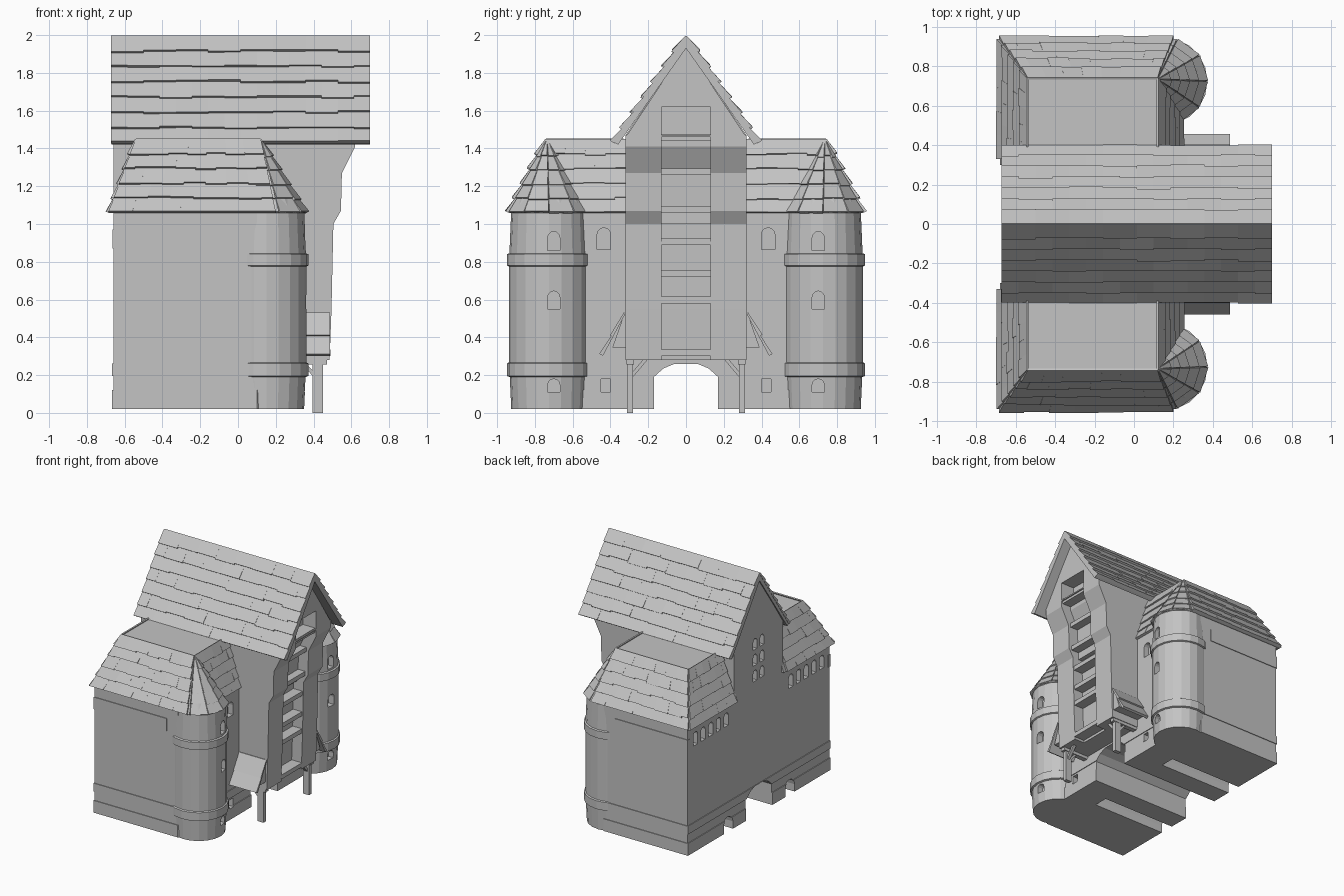
import bpy, bmesh, math, random
from mathutils import Vector

random.seed(4)
if "Cube" in bpy.data.objects:
    bpy.data.objects.remove(bpy.data.objects["Cube"])

stone = bpy.data.materials.new("plain_grey")
stone.use_nodes = True
stone.diffuse_color = (0.55, 0.55, 0.55, 1)
stone.node_tree.nodes["Principled BSDF"].inputs["Base Color"].default_value = (0.55, 0.55, 0.55, 1)


def finish(name, bm):
    bmesh.ops.recalc_face_normals(bm, faces=bm.faces)
    mesh = bpy.data.meshes.new(name)
    bm.to_mesh(mesh)
    bm.free()
    mesh.materials.append(stone)
    obj = bpy.data.objects.new(name, mesh)
    bpy.context.collection.objects.link(obj)
    return obj


def add_prism(bm, pts, axis, a, b):
    """Extrude a 2D outline along one axis from a to b."""
    place = {"x": lambda p, t: (t, p[0], p[1]),
             "y": lambda p, t: (p[0], t, p[1]),
             "z": lambda p, t: (p[0], p[1], t)}[axis]
    ends = [[bm.verts.new(place(p, t)) for p in pts] for t in (a, b)]
    for ring in ends:
        bm.faces.new(ring)
    for i in range(len(pts)):
        j = (i + 1) % len(pts)
        bm.faces.new((ends[0][i], ends[0][j], ends[1][j], ends[1][i]))


def prism(name, pts, axis, a, b):
    bm = bmesh.new()
    add_prism(bm, pts, axis, a, b)
    return finish(name, bm)


def rect(u0, u1, v0, v1):
    return [(u0, v0), (u1, v0), (u1, v1), (u0, v1)]


def box(name, x0, x1, y0, y1, z0, z1):
    return prism(name, rect(x0, x1, y0, y1), "z", z0, z1)


def arch(y, half, z0, z1):
    """Arched opening outline with a faceted head."""
    spring = max(z0, z1 - half)
    head = [(y + half * math.cos(k * math.pi / 6), spring + (z1 - spring) * math.sin(k * math.pi / 6))
            for k in range(7)]
    return [(y - half, z0), (y + half, z0)] + head


def hull(name, pts):
    bm = bmesh.new()
    for p in pts:
        bm.verts.new(p)
    bmesh.ops.convex_hull(bm, input=bm.verts)
    return finish(name, bm)


def add_shingles(bm, bl, br, tl, tr, rows, cols, lift=0.02):
    """Lay overlapping tiles in staggered rows over a four-cornered slope."""
    bl, br, tl, tr = map(Vector, (bl, br, tl, tr))
    n = (br - bl).cross(tl - bl).normalized()
    if n.z < 0:
        n.negate()

    def at(u, v):
        return bl.lerp(br, u).lerp(tl.lerp(tr, u), v)

    for r in range(rows):
        shift = 0.5 * (r % 2) if cols > 1 else 0
        cuts = [0.0] + [(c + shift) / cols for c in range(cols + 1) if 0 < c + shift < cols] + [1.0]
        for u0, u1 in zip(cuts, cuts[1:]):
            v0 = max(0, (r - random.uniform(0, 0.15)) / rows)
            v1 = (r + 1) / rows
            up = lift * random.uniform(0.8, 1.1)
            corners = [(u0, v0, up), (u1, v0, up), (u1, v1, 0.004), (u0, v1, 0.004)]
            top = [bm.verts.new(at(u, v) + n * h) for u, v, h in corners]
            low = [bm.verts.new(at(u, v) - n * 0.006) for u, v, h in corners]
            bm.faces.new(top)
            bm.faces.new(low[::-1])
            for i in range(4):
                j = (i + 1) % 4
                bm.faces.new((top[i], low[i], low[j], top[j]))


# Opening cutters: passage, side arches, windows
bm = bmesh.new()
add_prism(bm, [(-0.17, -0.1), (0.17, -0.1), (0.17, 0.19), (0.12, 0.235), (0.06, 0.26),
               (-0.06, 0.26), (-0.12, 0.235), (-0.17, 0.19)], "x", -1, 1)
add_prism(bm, rect(-0.13, 0.13, 1.47, 1.62), "x", 0.5, 1)
for s in (-1, 1):
    add_prism(bm, arch(s * 0.4, 0.06, -0.1, 0.14), "x", -1, 0.0)
    add_prism(bm, arch(s * 0.435, 0.036, 0.865, 0.98), "x", 0.19, 0.5)
    add_prism(bm, rect(s * 0.425 - 0.025, s * 0.425 + 0.025, 0.11, 0.18), "x", 0.19, 0.5)
    for z0, z1 in ((0.11, 0.18), (0.55, 0.645), (0.86, 0.96)):
        add_prism(bm, arch(s * 0.70, 0.032, z0, z1), "x", 0.31, 0.5)
    for k in range(5):
        add_prism(bm, arch(s * (0.42 + 0.1 * k), 0.028, 0.89, 1.0), "x", -1, -0.61)
    for z in (1.12, 1.25, 1.38):
        add_prism(bm, arch(s * 0.045, 0.024, z, z + 0.09), "x", -1, -0.61)
cutter = finish("opening_cutter", bm)
cutter.hide_render = True


def cut(obj):
    mod = obj.modifiers.new("openings", "BOOLEAN")
    mod.object = cutter
    mod.solver = "EXACT"
    bpy.context.view_layer.objects.active = obj
    bpy.ops.object.modifier_apply(modifier=mod.name)


# Gatehouse body and plinth
def plan(g):
    return [(-0.66 - g, -0.92 - g), (0.1, -0.92 - g), (0.235 + g, -0.8), (0.235 + g, 0.8),
            (0.1, 0.92 + g), (-0.66 - g, 0.92 + g)]


cut(prism("gatehouse_body", plan(0), "z", 0.02, 1.07))
cut(prism("plinth", plan(0.006), "z", 0.02, 0.12))
cut(prism("wall_band", plan(0.006), "z", 0.195, 0.262))

# Middle hall carrying the gable
gable = [(-0.32, 1.0), (0.32, 1.0), (0.32, 1.47), (0, 1.94), (-0.32, 1.47)]
cut(prism("hall_wall", gable, "x", -0.66, 0.45))
cut(prism("front_gable", [(-0.32, 1.46), (0.32, 1.46), (0, 1.94)], "x", 0.44, 0.62))

# Main roof deck and tiles
prism("main_roof_deck", [(0, 1.99), (0.385, 1.435), (0.36, 1.42), (0, 1.93),
                         (-0.36, 1.42), (-0.385, 1.435)], "x", -0.67, 0.70)
bm = bmesh.new()
for s in (-1, 1):
    add_shingles(bm, (-0.672, s * 0.385, 1.43), (0.70, s * 0.385, 1.43),
                 (-0.672, 0, 1.995), (0.70, 0, 1.995), 7, 8)
finish("main_roof_tiles", bm)

# Crane front: jettied side panels and recessed hoist shaft
profile = [(0.2, 0.28), (0.485, 0.28), (0.495, 0.55), (0.505, 1.0), (0.545, 1.07),
           (0.55, 1.27), (0.62, 1.41), (0.62, 1.47), (0.2, 1.47)]
for s, side in ((-1, "right"), (1, "left")):
    prism("crane_panel_" + side, profile, "y", s * 0.13, s * 0.32)
back = [(x - 0.09 if x > 0.3 else x, z) for x, z in profile]
prism("hoist_shaft", back, "y", -0.131, 0.131)
for i, (z, x) in enumerate(((0.30, 0.49), (0.58, 0.49), (0.72, 0.49), (0.89, 0.495),
                            (1.06, 0.52), (1.26, 0.53), (1.44, 0.61))):
    box("hoist_crossbar_%d" % (i + 1), x - 0.13, x, -0.132, 0.132, z, z + 0.035)

for s, side in ((-1, "right"), (1, "left")):
    # Skirt boards flaring from the crane foot
    hull("crane_foot_" + side, [(x, s * y, z) for x in (0.23, 0.475)
                                for y, z in ((0.3, 0.53), (0.325, 0.53), (0.39, 0.345), (0.3, 0.345))])
    bm = bmesh.new()
    add_shingles(bm, (0.24, s * 0.445, 0.305), (0.488, s * 0.445, 0.305),
                 (0.24, s * 0.325, 0.53), (0.488, s * 0.325, 0.53), 2, 1, 0.015)
    finish("skirt_boards_" + side, bm)

    # Timber posts with knee braces
    box("crane_post_" + side, 0.395, 0.45, s * 0.28, s * 0.312, 0, 0.3)
    box("crane_beam_" + side, 0.235, 0.47, s * 0.275, s * 0.315, 0.255, 0.29)
    prism("cross_brace_" + side, [(s * 0.285, 0.185), (s * 0.285, 0.215), (s * 0.225, 0.285),
                                  (s * 0.2, 0.285)], "x", 0.41, 0.435)
    prism("long_brace_" + side, [(0.4, 0.19), (0.4, 0.22), (0.35, 0.27), (0.33, 0.27)],
          "y", s * 0.283, s * 0.307)

    # Raised wall strip under the eaves on the outer wall
    prism("eaves_strip_" + side, rect(-0.664, 0.0, 0.87, 0.97), "y", s * 0.9, s * 0.926)

    # Round corner tower with string bands
    rings = [(0.2, 0.02), (0.208, 0.19), (0.222, 0.195), (0.222, 0.262), (0.212, 0.268), (0.212, 0.775),
             (0.223, 0.78), (0.223, 0.84), (0.21, 0.845), (0.2, 1.08)]
    cx, cy, count = 0.15, s * 0.725, 20

    def ring_point(r, k, z):
        a = 2 * math.pi * k / count
        return (cx + r * math.cos(a), cy + r * math.sin(a), z)

    bm = bmesh.new()
    loops = [[bm.verts.new(ring_point(r, k, z)) for k in range(count)] for r, z in rings]
    for low, high in zip(loops, loops[1:]):
        for k in range(count):
            j = (k + 1) % count
            bm.faces.new((low[k], low[j], high[j], high[k]))
    bm.faces.new(loops[0])
    bm.faces.new(loops[-1])
    cut(finish("corner_tower_" + side, bm))

    # Tower cone roof
    tip = (0.12, s * 0.735, 1.45)
    hull("tower_roof_core_" + side, [ring_point(0.215, k, 1.06) for k in range(count)] + [tip])
    bm = bmesh.new()
    for k in range(0, count, 2):
        p, q = (Vector(ring_point(0.215, j, 1.06)) for j in (k, k + 2))
        near = [Vector(tip).lerp(v, 0.04) for v in (p, q)]
        add_shingles(bm, p, q, near[0], near[1], 5, 1, 0.014)
    finish("tower_roof_tiles_" + side, bm)

    # Flat-topped hipped wing roof
    eave, top = 1.06, 1.45
    hull("wing_roof_core_" + side,
         [(x, s * y, eave) for x, y in ((-0.68, 0.3), (-0.68, 0.94), (0.14, 0.94), (0.24, 0.8), (0.24, 0.3))]
         + [(x, s * y, top - 0.01) for x in (-0.535, 0.115) for y in (0.3, 0.735)])
    bm = bmesh.new()
    add_shingles(bm, (-0.685, s * 0.94, eave), (0.2, s * 0.94, eave),
                 (-0.54, s * 0.74, top), (0.12, s * 0.74, top), 5, 7)
    add_shingles(bm, (-0.685, s * 0.33, eave), (-0.685, s * 0.94, eave),
                 (-0.54, s * 0.33, top), (-0.54, s * 0.74, top), 5, 5, 0.016)
    add_shingles(bm, (0.24, s * 0.32, eave), (0.24, s * 0.78, eave),
                 (0.12, s * 0.32, top), (0.12, s * 0.74, top), 5, 4, 0.016)
    finish("wing_roof_tiles_" + side, bm)

bpy.data.objects.remove(cutter)
